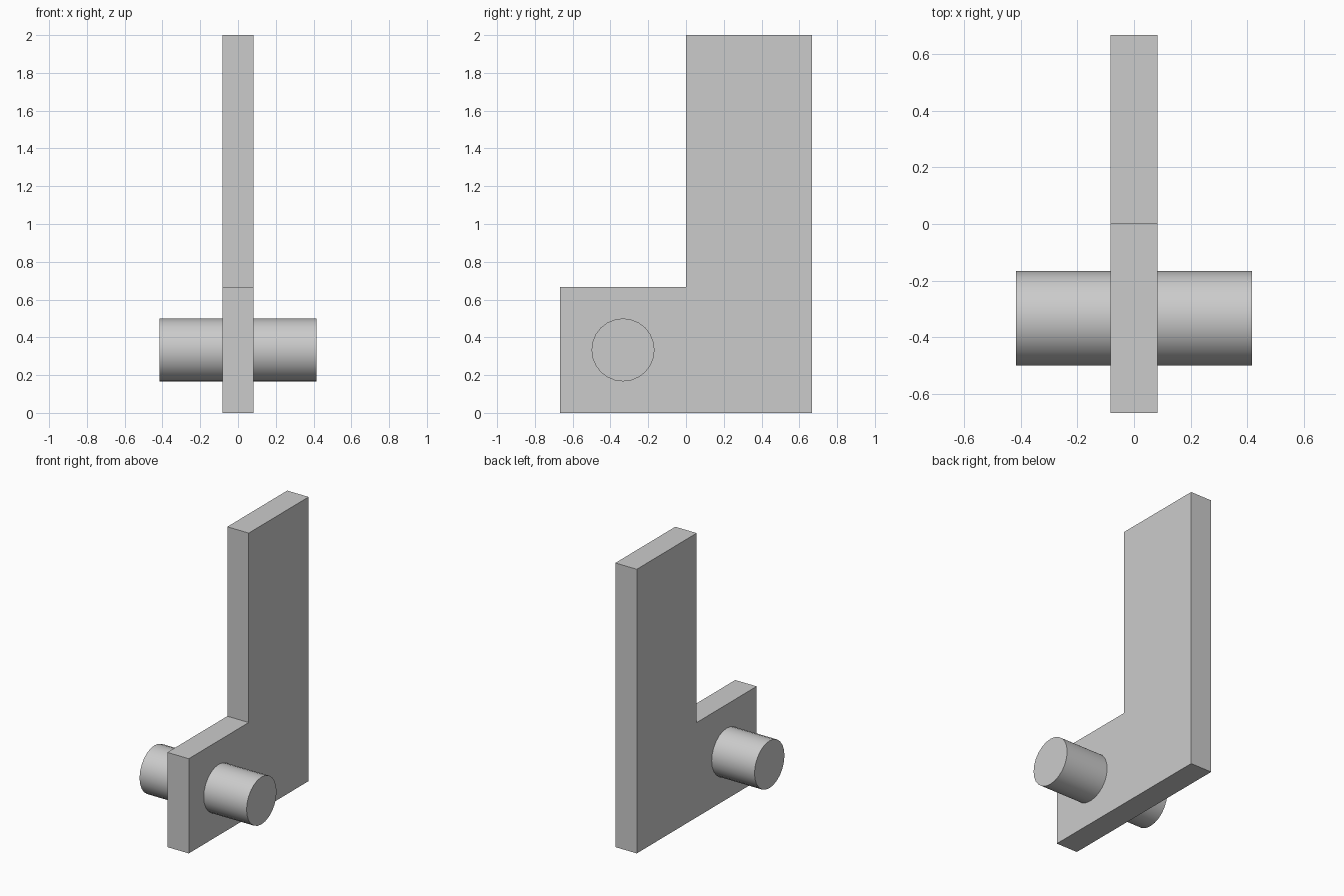
import bpy
import bmesh
import math

cube = bpy.data.objects.get("Cube")
if cube:
    bpy.data.objects.remove(cube, do_unlink=True)

UNIT = 1 / 6  # plate thickness, the module for every dimension

grey = bpy.data.materials.new("light grey")
grey.use_nodes = True
grey.diffuse_color = (0.6, 0.6, 0.6, 1)
grey.node_tree.nodes["Principled BSDF"].inputs["Base Color"].default_value = (0.6, 0.6, 0.6, 1)

# L-shaped plate: side profile extruded across its thickness
profile = [(-4, 0), (4, 0), (4, 12), (0, 12), (0, 4), (-4, 4)]
bm = bmesh.new()
face = bm.faces.new([bm.verts.new((-UNIT / 2, y * UNIT, z * UNIT)) for y, z in profile])
extruded = bmesh.ops.extrude_face_region(bm, geom=[face])["geom"]
bmesh.ops.translate(bm, vec=(UNIT, 0, 0),
                    verts=[v for v in extruded if isinstance(v, bmesh.types.BMVert)])
bmesh.ops.recalc_face_normals(bm, faces=bm.faces)
mesh = bpy.data.meshes.new("l_plate")
bm.to_mesh(mesh)
bm.free()
mesh.materials.append(grey)
plate = bpy.data.objects.new("l_plate", mesh)
bpy.context.collection.objects.link(plate)

# Round pin passing through the foot of the plate
bpy.ops.mesh.primitive_cylinder_add(vertices=24, radius=UNIT, depth=5 * UNIT,
                                    location=(0, -2 * UNIT, 2 * UNIT),
                                    rotation=(0, math.pi / 2, 0))
pin = bpy.context.object
pin.name = "cross_pin"
pin.data.materials.append(grey)
bpy.ops.object.shade_smooth_by_angle(angle=math.radians(30))
